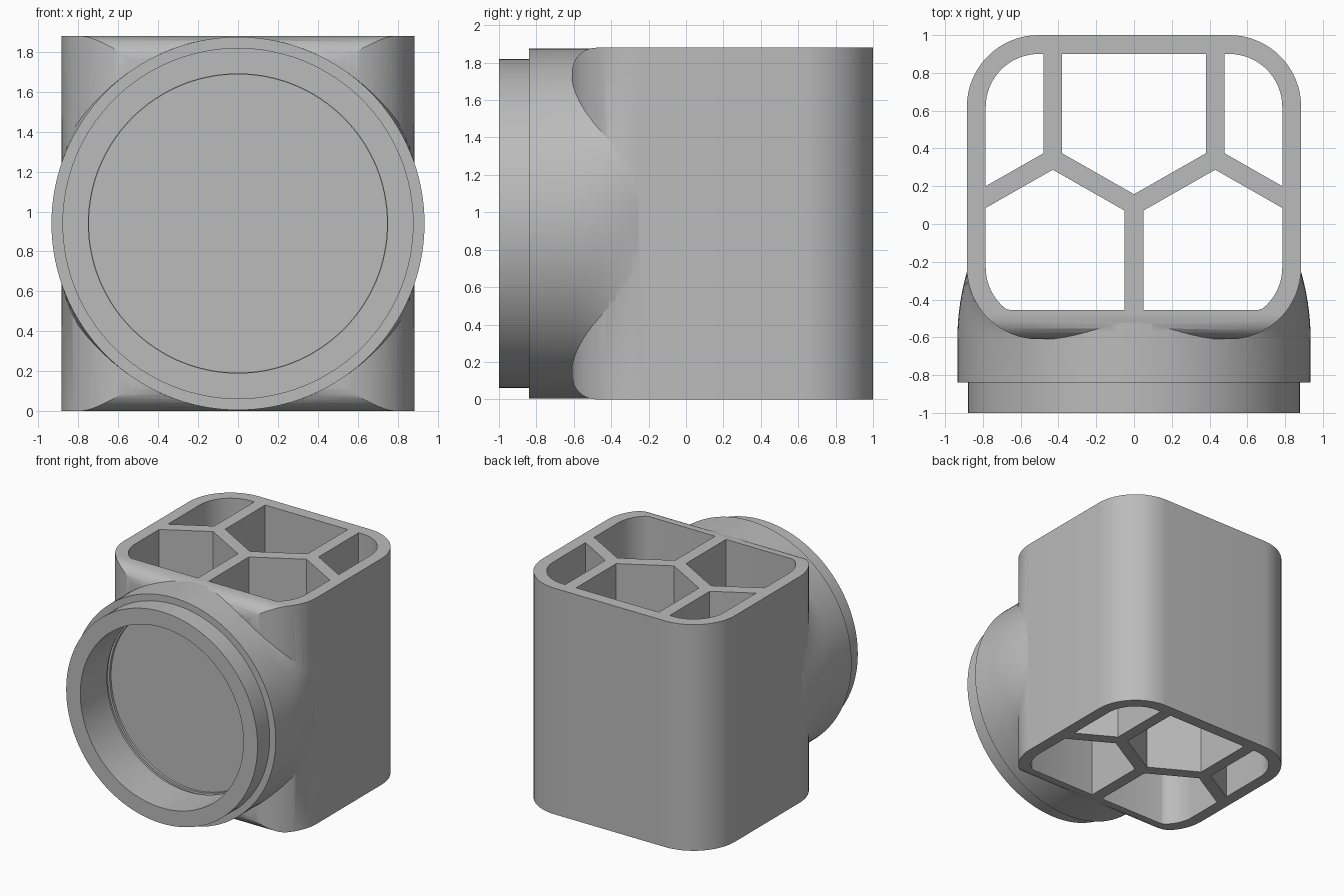
import bpy, bmesh
from math import sin, cos, pi, radians, hypot, atan2
from mathutils import Matrix, Vector

cube = bpy.data.objects.get("Cube")
if cube:
    bpy.data.objects.remove(cube)

HEIGHT = 1.88
MID = HEIGHT / 2
SEGMENTS = 128

grey = bpy.data.materials.new("plain grey")
grey.use_nodes = True
colour = (0.5, 0.5, 0.5, 1)
grey.diffuse_color = colour
grey.node_tree.nodes["Principled BSDF"].inputs["Base Color"].default_value = colour


def finish(name, bm):
    bmesh.ops.recalc_face_normals(bm, faces=bm.faces)
    mesh = bpy.data.meshes.new(name)
    bm.to_mesh(mesh)
    bm.free()
    obj = bpy.data.objects.new(name, mesh)
    bpy.context.collection.objects.link(obj)
    mesh.materials.append(grey)
    return obj


def extrude(name, points, offset):
    """Solid made by pushing a closed outline along an offset."""
    bm = bmesh.new()
    face = bm.faces.new([bm.verts.new(p) for p in points])
    new = bmesh.ops.extrude_face_region(bm, geom=[face])["geom"]
    bmesh.ops.translate(bm, vec=offset, verts=[v for v in new if isinstance(v, bmesh.types.BMVert)])
    return finish(name, bm)


def rings(name, sections):
    """Solid skinned through sections (y, radius function) around the bore axis."""
    bm = bmesh.new()
    loops = []
    for y, radius in sections:
        loop = []
        for i in range(SEGMENTS):
            a = 2 * pi * i / SEGMENTS
            r = radius(a)
            loop.append(bm.verts.new((r * cos(a), y, MID + r * sin(a))))
        loops.append(loop)
    for one, two in zip(loops, loops[1:]):
        for i in range(SEGMENTS):
            j = (i + 1) % SEGMENTS
            bm.faces.new((one[i], one[j], two[j], two[i]))
    bm.faces.new(loops[0])
    bm.faces.new(loops[-1])
    return finish(name, bm)


def rounded_outline(w, y0, y1, r, z, steps=16):
    corners = ((w - r, y1 - r), (r - w, y1 - r), (r - w, y0 + r), (w - r, y0 + r))
    return [(cx + r * cos(a), cy + r * sin(a), z)
            for k, (cx, cy) in enumerate(corners)
            for a in [(k + s / steps) * pi / 2 for s in range(steps + 1)]]


def combine(target, tool, operation):
    mod = target.modifiers.new("combine", "BOOLEAN")
    mod.operation, mod.object, mod.solver = operation, tool, "EXACT"
    graph = bpy.context.evaluated_depsgraph_get()
    graph.update()
    result = bpy.data.meshes.new_from_object(target.evaluated_get(graph))
    target.modifiers.clear()
    target.data = result
    bpy.data.objects.remove(tool)


def circle(r):
    return lambda a: r


# Rounded square body
housing = extrude("honeycomb_housing", rounded_outline(0.885, -0.61, 1, 0.38, 0), (0, 0, HEIGHT))

# Soften the upper and lower front edges
R = 0.13
side = [(-1.2, 1.2, -0.01), (-1.2, 1.2, HEIGHT + 0.01), (-1.2, R - 0.61, HEIGHT + 0.01)]
quarter = [i * pi / 16 for i in range(9)]
side += [(-1.2, R - 0.61 - R * sin(a), HEIGHT - R + R * cos(a)) for a in quarter]
side += [(-1.2, R - 0.61 - R * cos(a), R - R * sin(a)) for a in quarter]
side += [(-1.2, R - 0.61, -0.01)]
combine(housing, extrude("front_rounding", side, (2.4, 0, 0)), "INTERSECT")


# Round collar that flows into the square body
def blend(t):
    def radius(a):
        square = min(0.875 / max(abs(cos(a)), 1e-6), 0.936 / max(abs(sin(a)), 1e-6))
        return 0.935 + (square - 0.935) * t * t
    return radius


sections = [(-1, circle(0.88)), (-0.84, circle(0.88)), (-0.84, circle(0.935))]
sections += [(-0.61 + 0.39 * i / 10, blend(i / 10)) for i in range(11)]
combine(housing, rings("collar", sections), "UNION")

# Round socket with a fine groove at its floor
socket = [(-1.1, circle(0.75)), (-0.65, circle(0.75)), (-0.65, circle(0.765)), (-0.62, circle(0.765)),
          (-0.62, circle(0.747)), (-0.6, circle(0.747))]
combine(housing, rings("socket", socket), "DIFFERENCE")

# Through cells: the rounded cavity with the honeycomb ribs left standing
outline = [(x, max(y, -0.455), z) for x, y, z in rounded_outline(0.785, -0.51, 0.9, 0.28, -0.1)]
clean = []
for x, y, z in outline:
    if y > -0.455 or not clean or clean[-1][1] > -0.455:
        clean.append((x, y, z))
    elif len(clean) > 1 and clean[-2][1] == -0.455:
        clean[-1] = (x, y, z)
    else:
        clean.append((x, y, z))
first = next(i for i, p in enumerate(clean) if p[1] == -0.455)
clean[first:first + 2] = [(-0.66, -0.455, -0.1), (0.66, -0.455, -0.1)]
cells = extrude("cells", clean, (0, 0, HEIGHT + 0.2))

hub = Vector((0, 0.1))
ribs = [(hub, Vector((0, -0.8)))]
for s in (-1, 1):
    node = Vector((s * 0.43, 0.345))
    ribs += [(hub, node), (node, Vector((s * 0.43, 1.2))), (node, Vector((s * 0.86, 0.1)))]
for start, end in ribs:
    d = end - start
    bm = bmesh.new()
    place = (Matrix.Translation(((start.x + end.x) / 2, (start.y + end.y) / 2, MID))
             @ Matrix.Rotation(atan2(d.y, d.x), 4, "Z")
             @ Matrix.Diagonal((hypot(d.x, d.y) + 0.05, 0.1, HEIGHT + 1, 1)))
    bmesh.ops.create_cube(bm, size=1, matrix=place)
    combine(cells, finish("rib", bm), "DIFFERENCE")
combine(housing, cells, "DIFFERENCE")

# Smooth curves, crisp edges
bpy.ops.object.select_all(action="DESELECT")
housing.select_set(True)
bpy.context.view_layer.objects.active = housing
bpy.ops.object.shade_smooth_by_angle(angle=radians(30))
